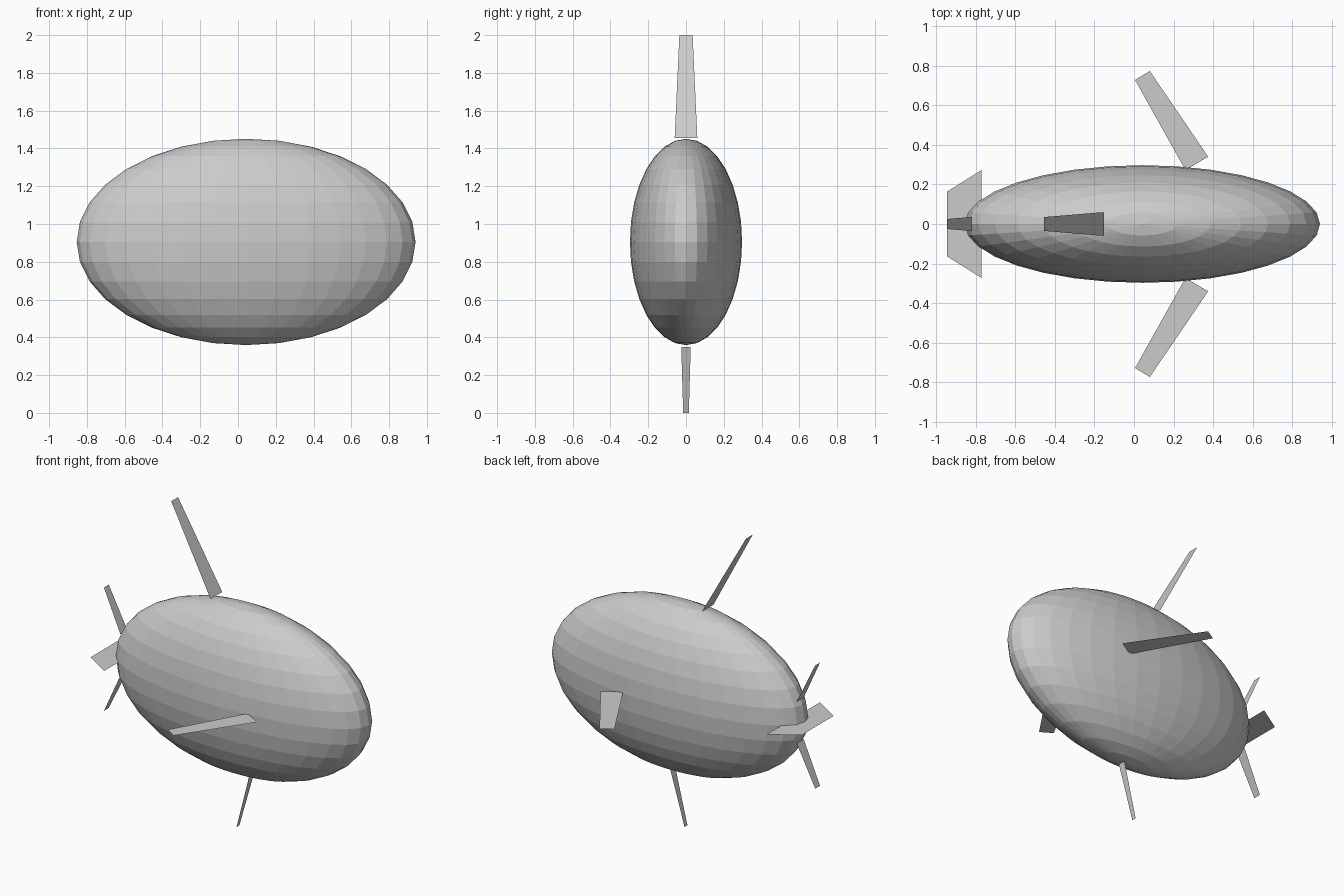
import bpy

if "Cube" in bpy.data.objects:
    bpy.data.objects.remove(bpy.data.objects["Cube"])

CX, CZ = 0.043, 0.905  # body centre


def panel(name, corners):
    """Single flat four-sided fin."""
    mesh = bpy.data.meshes.new(name)
    mesh.from_pydata(corners, [], [(0, 1, 2, 3)])
    obj = bpy.data.objects.new(name, mesh)
    bpy.context.collection.objects.link(obj)
    return obj


def swept_fin(name, base, tip, base_half, tip_half):
    """Tapered fin running across y, from base (x, z) to tip (x, z)."""
    (bx, bz), (tx, tz) = base, tip
    return panel(name, [(bx, -base_half, bz), (bx, base_half, bz),
                        (tx, tip_half, tz), (tx, -tip_half, tz)])


# Body: faceted, flattened ellipsoid
bpy.ops.mesh.primitive_uv_sphere_add(segments=32, ring_count=16, radius=1,
                                     location=(CX, 0, CZ))
body = bpy.context.object
body.name = "body"
body.scale = (0.897, 0.297, 0.546)
bpy.ops.object.transform_apply(location=False, rotation=False, scale=True)

# Top and bottom fins
swept_fin("dorsal_fin", (-0.155, 1.455), (-0.455, 2.0), 0.06, 0.035)
swept_fin("belly_fin", (0.095, 0.35), (0.0, 0.0), 0.025, 0.015)

# Upper and lower tail fins, mirrored about the body's mid height
for name, s in (("upper_tail_fin", 1), ("lower_tail_fin", -1)):
    swept_fin(name, (-0.82, CZ + s * 0.135), (-0.945, CZ + s * 0.4), 0.036, 0.025)

# Horizontal tail fin
panel("horizontal_tail_fin", [(-0.77, -0.273, CZ), (-0.77, 0.273, CZ),
                              (-0.945, 0.163, CZ), (-0.945, -0.163, CZ)])

# Side fins, swept back
for name, s in (("left_side_fin", -1), ("right_side_fin", 1)):
    panel(name, [(0.375, s * 0.34, CZ), (0.26, s * 0.272, CZ),
                 (0.005, s * 0.728, CZ), (0.08, s * 0.773, CZ)])
